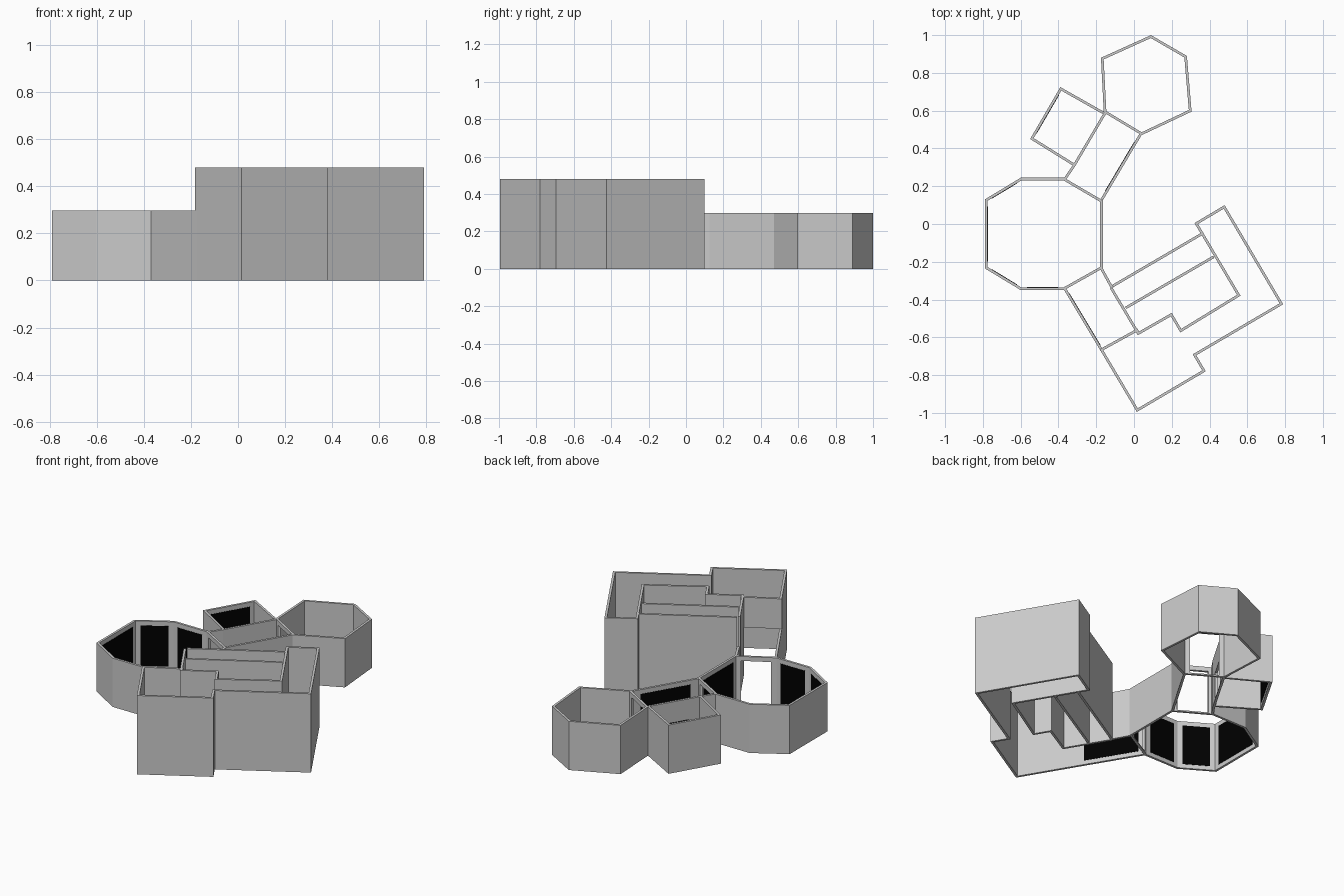
import bpy, bmesh
from mathutils import Vector

if "Cube" in bpy.data.objects:
    bpy.data.objects.remove(bpy.data.objects["Cube"])

T = 0.014            # wall thickness
LOW, TALL = 0.297, 0.48
black = bpy.data.materials.new("dark_glass")
black.diffuse_color = (0.0, 0.0, 0.0, 1)
black.use_nodes = True
black.node_tree.nodes["Principled BSDF"].inputs["Base Color"].default_value = black.diffuse_color


def prism(bm, quad, z0, z1):
    lo = [bm.verts.new((p.x, p.y, z0)) for p in quad]
    hi = [bm.verts.new((p.x, p.y, z1)) for p in quad]
    bm.faces.new(lo[::-1])
    bm.faces.new(hi)
    for i in range(4):
        j = (i + 1) % 4
        bm.faces.new((lo[i], lo[j], hi[j], hi[i]))


def finish(bm, name, mat=None):
    bmesh.ops.recalc_face_normals(bm, faces=bm.faces)
    me = bpy.data.meshes.new(name)
    bm.to_mesh(me)
    bm.free()
    ob = bpy.data.objects.new(name, me)
    bpy.context.collection.objects.link(ob)
    if mat:
        me.materials.append(mat)


def wall(name, pts, h, closed=False, doors=(), panes=(), base=0.0,
         margin=0.03, door_top=0.27):
    """Mitred wall run; rooms lie to the left of the path."""
    P = [Vector(p) for p in pts]
    n = len(P)
    edges = n if closed else n - 1
    normals = []
    for i in range(edges):
        d = (P[(i + 1) % n] - P[i]).normalized()
        normals.append(Vector((-d.y, d.x)))
    inner = []
    for i in range(n):
        a = normals[i - 1] if closed or i > 0 else normals[0]
        b = normals[i] if i < edges else normals[-1]
        inner.append(P[i] + (a + b) * (T / (1 + a.dot(b))))
    bm, glass = bmesh.new(), bmesh.new()
    for i in range(edges):
        j = (i + 1) % n
        a, b, c, d = P[i], P[j], inner[j], inner[i]

        def part(s, e, z0, z1):
            prism(bm, [a.lerp(b, s), a.lerp(b, e), d.lerp(c, e), d.lerp(c, s)], z0, z1)

        m = margin / (b - a).length
        if i in doors:
            part(0, m, base, h)
            part(1 - m, 1, base, h)
            part(m, 1 - m, 0, 0.008)
            part(m, 1 - m, door_top, h)
        else:
            part(0, 1, base, h)
        if i in panes:
            k = normals[i] * 0.002
            s, e = d.lerp(c, m), d.lerp(c, 1 - m)
            prism(glass, [s, e, e + k, s + k], 0.025, h - 0.027)
    finish(bm, name)
    if panes:
        finish(glass, name + "_panes", black)
    else:
        glass.free()


# eight-sided hall with panes and two doorways
wall("octagon_hall", [(-.165, -.235), (-.165, .125), (-.37, .245), (-.6, .245),
                      (-.79, .13), (-.79, -.235), (-.6, -.35), (-.37, -.35)],
     LOW, True, doors=(1, 7), panes=(0, 2, 3, 4, 5, 6))

# six-sided room
wall("hexagon_room", [(.04, .47), (.305, .595), (.28, .89), (.09, 1.0),
                      (-.175, .88), (-.16, .59)], LOW, True, doors=(5,))

# square side room and the passage beside it
wall("square_room", [(-.16, .595), (-.39, .725), (-.55, .45), (-.325, .31)], LOW, panes=(1,))
wall("passage_right", [(-.165, .125), (.04, .47)], LOW, panes=(0,), margin=0.05)
wall("passage_left", [(-.16, .59), (-.325, .31), (-.37, .245)], LOW,
     doors=(0,), margin=0.08, door_top=0.17)

# low passage leading to the tall wing
wall("low_passage_outer", [(-.37, -.35), (-.175, -.675)], LOW, panes=(0,))
wall("low_passage_inner", [(-.11, -.335), (-.165, -.235)], LOW)

# tall wing: one continuous run around the bent hall
wall("tall_wing", [(-.175, -.675), (.015, -.995), (.38, -.78), (.33, -.695), (.79, -.425),
                   (.48, .1), (.32, .005), (.545, -.375), (.25, -.555), (.2, -.47),
                   (.025, -.57), (-.115, -.335)], TALL)

# header over the wing entrance and the two cross walls
wall("entrance_header", [(-.175, -.675), (.025, -.565)], TALL, base=LOW)
wall("cross_wall_outer", [(-.11, -.335), (.36, -.06)], TALL)
wall("cross_wall_middle", [(-.04, -.45), (.425, -.18)], TALL)
